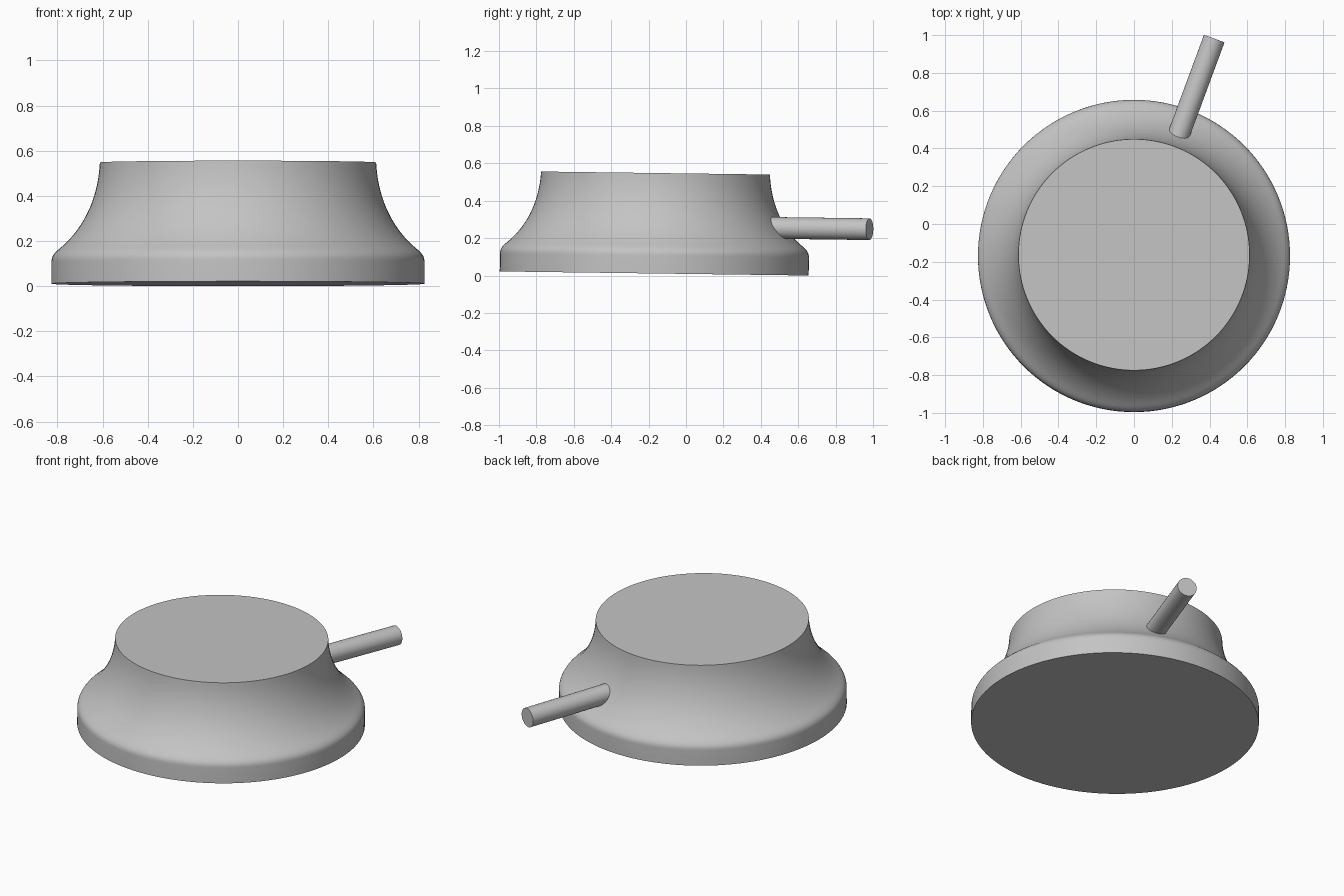
import bpy, bmesh, math
from mathutils import Matrix, Vector

cube = bpy.data.objects.get("Cube")
if cube:
    bpy.data.objects.remove(cube, do_unlink=True)

grey = bpy.data.materials.new("light grey")
grey.use_nodes = True
colour = (0.55, 0.55, 0.55, 1)
grey.diffuse_color = colour
grey.node_tree.nodes["Principled BSDF"].inputs["Base Color"].default_value = colour

# The whole model leans very slightly towards the back
LEAN = Matrix.Translation((0, -0.17, 0.011)) @ Matrix.Rotation(-0.0133, 4, 'X')


def add_object(name, bm, matrix):
    bmesh.ops.recalc_face_normals(bm, faces=bm.faces)
    mesh = bpy.data.meshes.new(name)
    bm.to_mesh(mesh)
    bm.free()
    mesh.materials.append(grey)
    ob = bpy.data.objects.new(name, mesh)
    bpy.context.collection.objects.link(ob)
    ob.matrix_world = matrix
    bpy.ops.object.select_all(action='DESELECT')
    ob.select_set(True)
    bpy.context.view_layer.objects.active = ob
    bpy.ops.object.shade_smooth_by_angle(angle=math.radians(35))
    return ob


def bezier(a, b, c, d, steps):
    a, b, c, d = map(Vector, (a, b, c, d))
    for i in range(steps + 1):
        t = i / steps
        s = 1 - t
        yield a * s**3 + b * 3 * s * s * t + c * 3 * s * t * t + d * t**3


# Flared body: straight rim, rounded shoulder, concave sweep up to the flat top
profile = [Vector((0, 0)), Vector((0.826, 0))]
profile += bezier((0.826, 0.095), (0.826, 0.12), (0.817, 0.134), (0.79, 0.156), 8)
profile += list(bezier((0.79, 0.156), (0.69, 0.238), (0.62, 0.37), (0.612, 0.537), 20))[1:]
profile.append(Vector((0, 0.537)))

bm = bmesh.new()
verts = [bm.verts.new((p.x, 0, p.y)) for p in profile]
edges = [bm.edges.new(pair) for pair in zip(verts, verts[1:])]
bmesh.ops.spin(bm, geom=verts + edges, cent=(0, 0, 0), axis=(0, 0, 1),
               angle=math.tau, steps=128, use_merge=True)
bmesh.ops.remove_doubles(bm, verts=bm.verts, dist=0.0001)
add_object("flared_body", bm, LEAN)

# Round rod pointing outwards from the centre of the body
start, end = 0.45, 1.224
bm = bmesh.new()
bmesh.ops.create_cone(bm, cap_ends=True, segments=48, radius1=0.058, radius2=0.058,
                      depth=end - start)
place = (Matrix.Rotation(math.radians(-20.3), 4, 'Z')
         @ Matrix.Translation((0, (start + end) / 2, 0.252))
         @ Matrix.Rotation(math.radians(90), 4, 'X'))
add_object("side_rod", bm, LEAN @ place)
